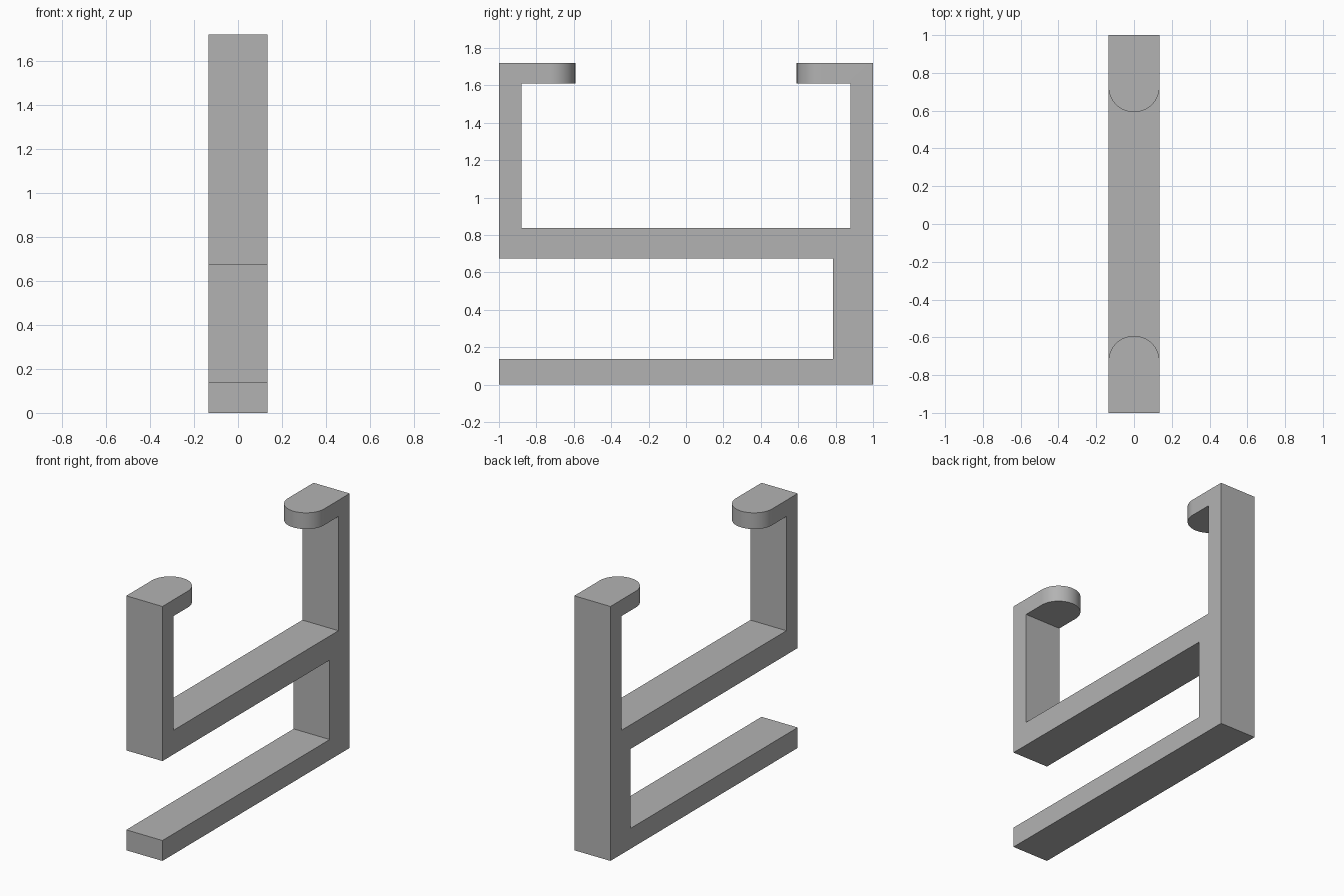
import bpy, bmesh, math

if "Cube" in bpy.data.objects:
    bpy.data.objects.remove(bpy.data.objects["Cube"], do_unlink=True)

HALF_WIDTH = 0.135
TIP = 0.592                      # inner end of each rounded tab
ROOT = TIP + HALF_WIDTH          # where the rounding starts
STEPS = 16

grey = bpy.data.materials.new("plain grey")
grey.use_nodes = True
colour = (0.45, 0.45, 0.45, 1)
grey.diffuse_color = colour
grey.node_tree.nodes["Principled BSDF"].inputs["Base Color"].default_value = colour

# Side outline of the bracket as (y, z), with square tab ends
profile = [(-1, 0), (1, 0), (1, 1.72), (ROOT, 1.72), (ROOT, 1.61),
           (0.88, 1.61), (0.88, 0.838), (-0.88, 0.838), (-0.88, 1.61),
           (-ROOT, 1.61), (-ROOT, 1.72), (-1, 1.72), (-1, 0.675),
           (0.787, 0.675), (0.787, 0.138), (-1, 0.138)]

bm = bmesh.new()
outline = bm.faces.new([bm.verts.new((-HALF_WIDTH, y, z)) for y, z in profile])
swept = bmesh.ops.extrude_face_region(bm, geom=[outline], use_keep_orig=True)
for v in swept["geom"]:
    if isinstance(v, bmesh.types.BMVert):
        v.co.x = HALF_WIDTH


def round_tab(side):
    """Extrude a tab's end face inward along a half circle."""
    end = next(f for f in bm.faces
               if all(abs(v.co.y - side * ROOT) < 1e-4 for v in f.verts))
    for i in range(1, STEPS + 1):
        angle = math.pi / 2 * i / STEPS
        end = bmesh.ops.extrude_discrete_faces(bm, faces=[end])["faces"][0]
        for v in end.verts:
            v.co.x = math.copysign(HALF_WIDTH * math.cos(angle), v.co.x)
            v.co.y = side * (ROOT - HALF_WIDTH * math.sin(angle))


for side in (-1, 1):
    round_tab(side)

bmesh.ops.remove_doubles(bm, verts=bm.verts, dist=1e-5)
bmesh.ops.recalc_face_normals(bm, faces=bm.faces)

mesh = bpy.data.meshes.new("bracket")
bm.to_mesh(mesh)
bm.free()
mesh.materials.append(grey)
bracket = bpy.data.objects.new("bracket", mesh)
bpy.context.collection.objects.link(bracket)

# Smooth the rounded tips, keep the corners sharp
bpy.ops.object.select_all(action="DESELECT")
bracket.select_set(True)
bpy.context.view_layer.objects.active = bracket
bpy.ops.object.shade_smooth_by_angle(angle=math.radians(30))
